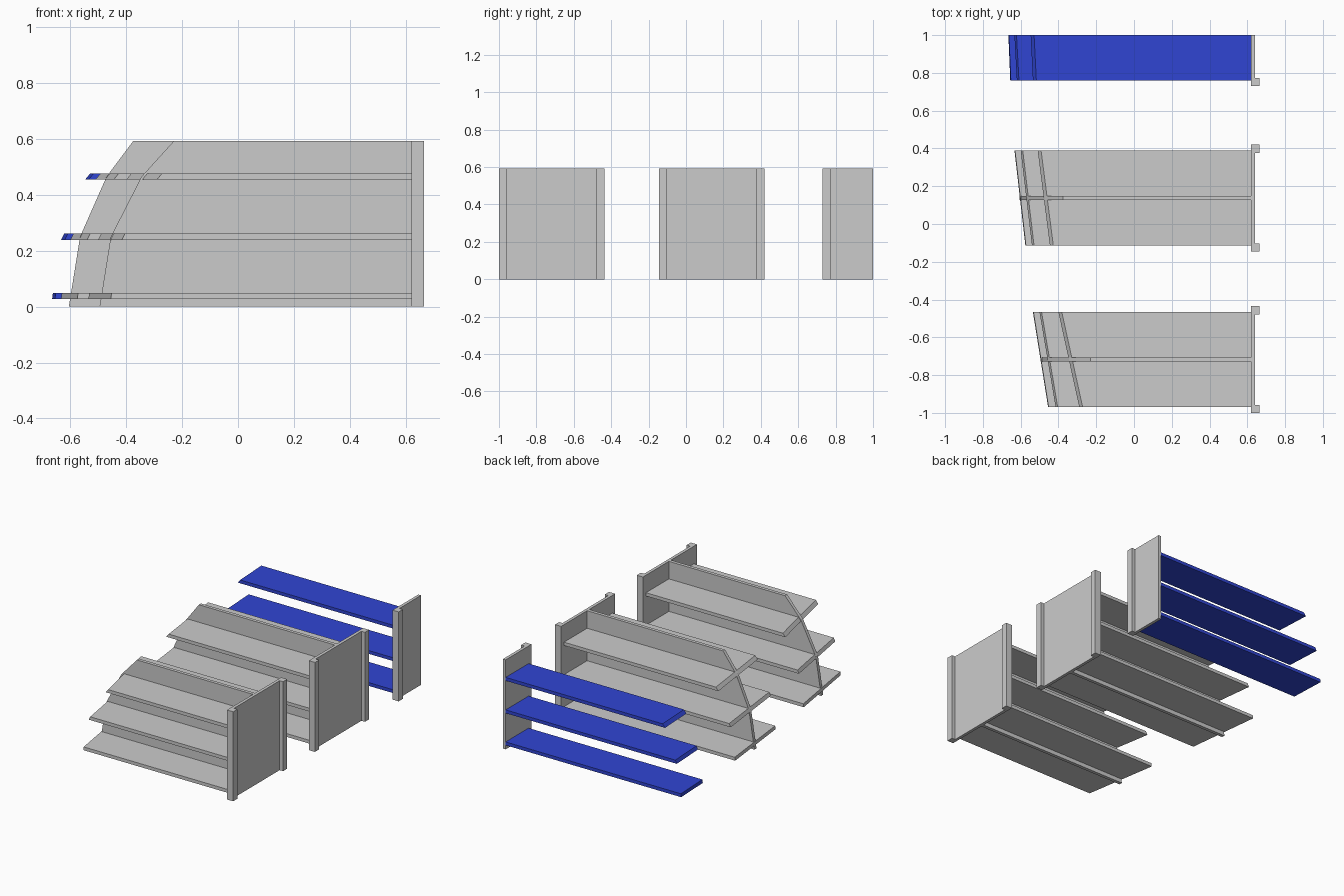
import bpy

if "Cube" in bpy.data.objects:
    bpy.data.objects.remove(bpy.data.objects["Cube"])

blue = bpy.data.materials.new("blue")
blue.diffuse_color = (0.03, 0.06, 0.65, 1)
blue.use_nodes = True
blue.node_tree.nodes["Principled BSDF"].inputs["Base Color"].default_value = blue.diffuse_color


def prism(name, bottom, top, mat=None):
    """Closed solid between two matching outlines."""
    n = len(bottom)
    faces = [tuple(reversed(range(n))), tuple(range(n, 2 * n))]
    faces += [(i, (i + 1) % n, n + (i + 1) % n, n + i) for i in range(n)]
    me = bpy.data.meshes.new(name)
    me.from_pydata(list(bottom) + list(top), [], faces)
    ob = bpy.data.objects.new(name, me)
    bpy.context.collection.objects.link(ob)
    if mat:
        me.materials.append(mat)
    return ob


def box(name, x0, x1, y0, y1, z0, z1):
    ring = [(x0, y0), (x1, y0), (x1, y1), (x0, y1)]
    return prism(name, [(x, y, z0) for x, y in ring], [(x, y, z1) for x, y in ring])


H, XP = 0.592, 0.62            # panel height, inner face of end panels
POST = 0.043
LEVELS = [(0.027, 0.003), (0.239, 0.011), (0.454, 0.018)]  # shelf z, bevel of its cut end

# name, panel y range, shelf y range, (front x, back x) of each shelf end, divider profile
bays = [
    ("front", (-1.0, -0.435), (-0.968, -0.467),
     [(-0.455, -0.535), (-0.415, -0.50), (-0.29, -0.40)],
     [(-0.495, 0), (-0.455, 0.25), (-0.345, 0.465), (-0.23, H)]),
    ("middle", (-0.145, 0.42), (-0.115, 0.39),
     [(-0.575, -0.633), (-0.54, -0.60), (-0.445, -0.51)],
     [(-0.605, 0), (-0.565, 0.25), (-0.47, 0.465), (-0.375, H)]),
    ("back", (0.73, 1.0), (0.76, 1.0),
     [(-0.655, -0.665), (-0.62, -0.633), (-0.535, -0.547)], None),
]

for name, (p0, p1), (s0, s1), ends, profile in bays:
    # end panel with corner posts (the back bay is cut in half)
    box(name + "_end_panel", XP, XP + 0.02, p0, p1, 0, H)
    box(name + "_post_a", XP, 0.665, p0, p0 + POST, 0, H)
    if profile:
        box(name + "_post_b", XP, 0.665, p1 - POST, p1, 0, H)

    # shelves with slanted, bevelled ends
    for i, ((xf, xb), (z, d)) in enumerate(zip(ends, LEVELS)):
        lower = [(xf, s0, z), (XP, s0, z), (XP, s1, z), (xb, s1, z)]
        t = z + 0.022
        upper = [(xf + d, s0, t), (XP, s0, t), (XP, s1, t), (xb + d, s1, t)]
        prism(f"{name}_shelf_{i + 1}", lower, upper, None if profile else blue)

    # upright divider along the middle of the bay
    if profile:
        c = (s0 + s1) / 2
        outline = [(XP, H), (XP, 0)] + profile
        outline.reverse()
        prism(name + "_divider", [(x, c + 0.011, z) for x, z in outline],
              [(x, c - 0.011, z) for x, z in outline])

# consistent outward normals
import bmesh
for ob in bpy.context.collection.objects:
    bm = bmesh.new()
    bm.from_mesh(ob.data)
    bmesh.ops.recalc_face_normals(bm, faces=bm.faces)
    bm.to_mesh(ob.data)
    bm.free()
